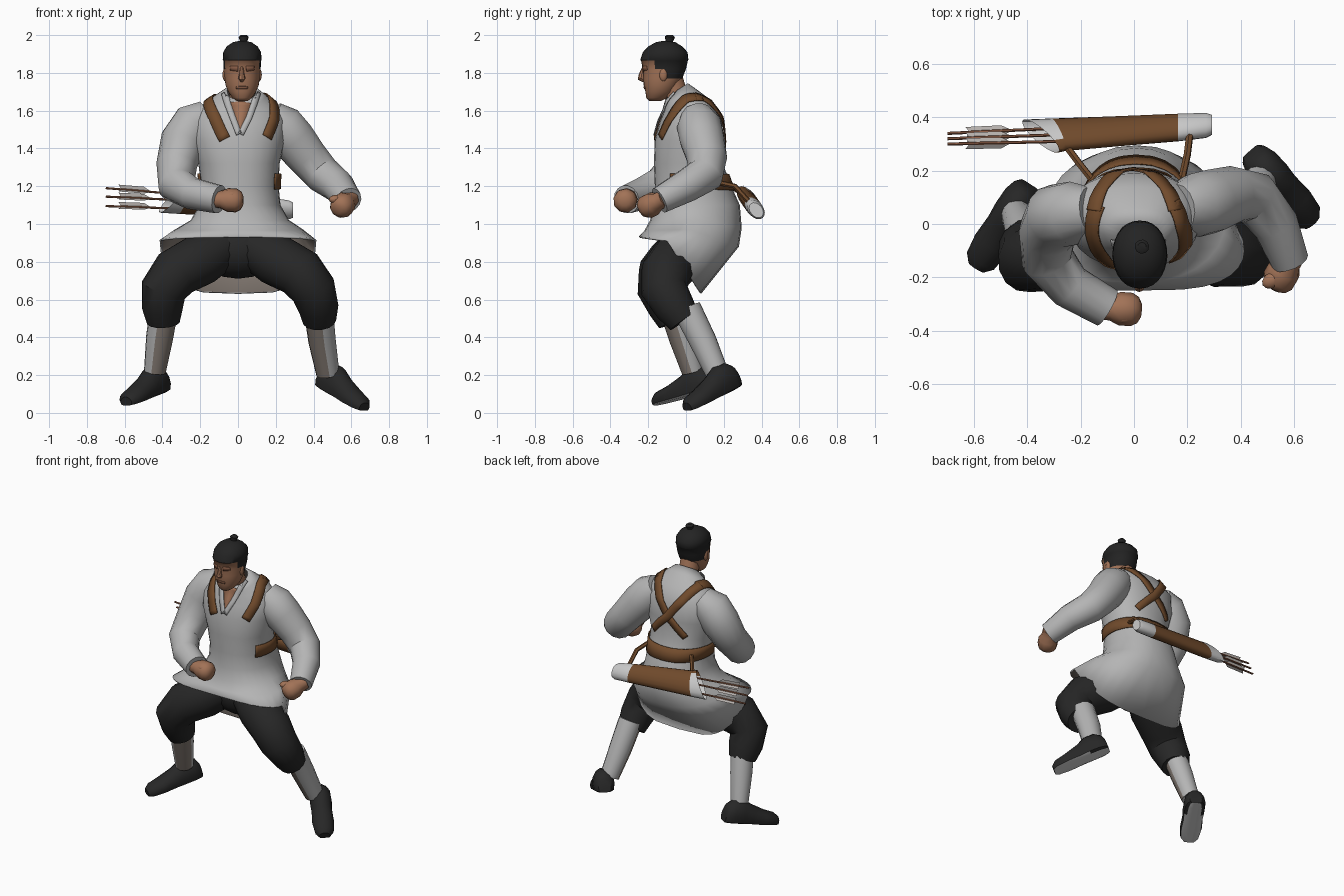
import bpy, bmesh, math
from mathutils import Vector as V
from mathutils.bvhtree import BVHTree

if "Cube" in bpy.data.objects:
    bpy.data.objects.remove(bpy.data.objects["Cube"])

def mat(name, r, g, b):
    m = bpy.data.materials.new(name)
    m.diffuse_color = (r, g, b, 1)
    m.use_nodes = True
    m.node_tree.nodes["Principled BSDF"].inputs["Base Color"].default_value = m.diffuse_color
    return m

WHITE = mat("off_white_cloth", .46, .46, .46)
PALE = mat("pale_trim", .6, .6, .6)
BLACK = mat("charcoal_cloth", .02, .02, .02)
HAIR = mat("black_hair", .017, .017, .017)
SKIN = mat("tan_skin", .36, .17, .095)
SHADE = mat("dark_skin", .24, .105, .06)
BROWN = mat("brown_leather", .165, .07, .025)
TAUPE = mat("taupe_lining", .23, .195, .17)
SHAFT = mat("arrow_wood", .27, .11, .06)
FEATHER = mat("grey_feather", .46, .43, .41)

def finish(name, bm, mats, rule=None, angle=40, recalc=True):
    if recalc:
        bmesh.ops.recalc_face_normals(bm, faces=bm.faces)
    bm.normal_update()
    for f in bm.faces:
        f.smooth = True
        if rule:
            f.material_index = rule(f.calc_center_median(), f.normal)
    me = bpy.data.meshes.new(name)
    bm.to_mesh(me)
    bm.free()
    me.set_sharp_from_angle(angle=math.radians(angle))
    for m in mats:
        me.materials.append(m)
    ob = bpy.data.objects.new(name, me)
    bpy.context.collection.objects.link(ob)
    return ob

def loft(name, rings, mats, rule=None, cap=(True, True), angle=40):
    bm = bmesh.new()
    vs = [[bm.verts.new(p) for p in r] for r in rings]
    n = len(rings[0])
    for a, b in zip(vs, vs[1:]):
        for i in range(n):
            bm.faces.new((a[i], a[(i + 1) % n], b[(i + 1) % n], b[i]))
    if cap[0]:
        bm.faces.new(vs[0][::-1])
    if cap[1]:
        bm.faces.new(vs[-1])
    return finish(name, bm, mats, rule, angle)

def tube(name, pts, mats, n=12, **kw):
    """Round tube through (x, y, z, radius) points."""
    P = [V(p[:3]) for p in pts]
    rings, d0 = [], None
    for i, p in enumerate(P):
        d = (P[min(i + 1, len(P) - 1)] - P[max(i - 1, 0)]).normalized()
        u = d.orthogonal().normalized() if d0 is None else d0.rotation_difference(d) @ u
        d0, w = d, d.cross(u)
        rings.append([p + pts[i][3] * (u * math.cos(t) + w * math.sin(t))
                      for t in (2 * math.pi * k / n for k in range(n))])
    return loft(name, rings, mats, **kw)

def blob(name, c, s, m, rot=0):
    bm = bmesh.new()
    bmesh.ops.create_uvsphere(bm, u_segments=12, v_segments=8, radius=1)
    ob = finish(name, bm, [m])
    ob.location, ob.scale, ob.rotation_euler = c, s, (0, 0, rot)
    return ob

def ring(cx, rx, yf, yb, ym, zf, zs, zb, n=28, px=.85):
    """Horizontal loop with separate front, side and back depth and height."""
    out = []
    for k in range(n):
        t = 2 * math.pi * k / n
        s, c = math.sin(t), math.cos(t)
        x = cx + rx * math.copysign(abs(c) ** px, c)
        e, h = (yb, zb) if s > 0 else (yf, zf)
        out.append(V((x, ym + (e - ym) * abs(s), zs + (h - zs) * abs(s))))
    return out

def tree(obs):
    vs, fs = [], []
    for o in obs:
        b = len(vs)
        vs += [v.co.copy() for v in o.data.vertices]
        fs += [[b + i for i in p.vertices] for p in o.data.polygons]
    return BVHTree.FromPolygons(vs, fs)

def ribbon(name, bvh, pts, widths, m, centre, off=.008, reach=1.15):
    """Thin band laid on a surface along a path."""
    P, W = [], []
    pts = [V(p) for p in pts]
    for i in range(len(pts) - 1):
        for k in range(5):
            P.append(pts[i].lerp(pts[i + 1], k / 5))
            W.append(widths[0] + (widths[1] - widths[0]) * (i + k / 5) / (len(pts) - 1))
    P.append(pts[-1])
    W.append(widths[1])
    bm, rows = bmesh.new(), []
    for i, p in enumerate(P):
        t = (P[min(i + 1, len(P) - 1)] - P[max(i - 1, 0)]).normalized()
        c = V((centre[0], centre[1], min(p.z, centre[2])))
        side = t.cross(p - c).normalized()
        row = []
        for s in (-.5, 0, .5):
            q = p + side * s * W[i]
            o = c + (q - c) * reach
            hit = bvh.ray_cast(o, c - q)[0] or q
            row.append(bm.verts.new(hit + (q - c).normalized() * off))
        rows.append(row)
    for a, b in zip(rows, rows[1:]):
        for j in (0, 1):
            bm.faces.new((a[j], b[j], b[j + 1], a[j + 1]))
    ob = finish(name, bm, [m])
    so = ob.modifiers.new("thickness", 'SOLIDIFY')
    so.thickness, so.offset = .006, 0
    return ob

# jacket with flared skirt, lined inside
R = [ring(.02, .08, -.105, .01, -.045, 1.655, 1.71, 1.745),
     ring(.015, .13, -.11, .06, -.02, 1.63, 1.68, 1.71),
     ring(.01, .2, -.115, .14, .02, 1.6, 1.63, 1.65),
     ring(.0, .255, -.14, .19, .03, 1.54, 1.55, 1.56),
     ring(.0, .25, -.165, .2, .02, 1.45, 1.44, 1.44),
     ring(.005, .215, -.17, .195, .02, 1.32, 1.32, 1.32),
     ring(.01, .205, -.165, .24, .04, 1.2, 1.2, 1.2),
     ring(.01, .215, -.17, .285, .05, 1.1, 1.1, 1.1),
     ring(.01, .26, -.19, .295, .05, 1.02, 1.02, .98),
     ring(.005, .34, -.22, .28, .02, .965, .97, .88),
     ring(0, .415, -.25, .08, -.1, .935, .915, .63, px=.55)]
jacket = loft("jacket", R, [WHITE, TAUPE], cap=(False, False))

# sleeves and fists
arms = {"left": [(-.16, .05, 1.57, .09), (-.23, .04, 1.53, .12), (-.29, .03, 1.44, .122),
                 (-.325, -.03, 1.31, .108), (-.325, -.13, 1.205, .1), (-.24, -.235, 1.16, .085),
                 (-.1, -.315, 1.13, .076)],
        "right": [(.17, .06, 1.57, .09), (.23, .07, 1.52, .12), (.29, .085, 1.45, .12),
                  (.37, .11, 1.35, .108), (.45, .1, 1.26, .1), (.53, 0, 1.2, .088),
                  (.585, -.14, 1.125, .072)]}
fists = {"left": V((-.035, -.32, 1.125)), "right": V((.555, -.19, 1.1))}
sleeves = []
for side, pts in arms.items():
    sleeves.append(tube(side + "_sleeve", pts, [WHITE], n=14, cap=(True, True)))
    w, f = V(pts[-1][:3]), fists[side]
    d = (f - w).normalized()
    tube(side + "_fist", [(*(w - d * .03), .046), (*(w + d * .01), .048), (*(f - d * .02), .064),
                          (*(f + d * .025), .064), (*(f + d * .05), .05), (*(f + d * .063), .025)],
         [SKIN], n=9)
    blob(side + "_thumb", f + V((.01 if f.x < 0 else -.035, -.02, .03)), (.042, .03, .024), SKIN, .5)

body = tree([jacket])
top = tree([jacket] + sleeves)
so = jacket.modifiers.new("lining", 'SOLIDIFY')
so.thickness, so.offset, so.material_offset = .01, -1, 1

# crossed shoulder straps, belt, open collar
C = (.01, .03, 1.46)
ribbon("right_strap", top, [(.165, -.15, 1.46), (.195, -.09, 1.56), (.17, .0, 1.65), (.14, .08, 1.66)],
       (.06, .06), BROWN, C, .008, 1.3)
ribbon("left_strap", top, [(-.07, -.165, 1.45), (-.12, -.12, 1.56), (-.16, -.03, 1.65), (-.13, .07, 1.66)],
       (.06, .06), BROWN, C, .008, 1.3)
for s, h in ((1, .008), (-1, .011)):
    ribbon("back_strap", body, [(s * .148, .05, 1.665), (s * .14, .08, 1.66), (s * .11, .14, 1.62),
           (s * .06, .19, 1.55), (0, .2, 1.47), (-s * .07, .2, 1.4), (-s * .13, .19, 1.34)],
           (.06, .045), BROWN, C, h, 1.7)
belt = [(.01 + .23 * math.cos(t), .035 + .21 * math.sin(t), 1.225)
        for t in (math.radians(-35 + 23.5 * k) for k in range(11))]
ribbon("belt", body, belt, (.085, .085), BROWN, (.01, .035, 2), .01, 1.5)
ribbon("bare_chest", body, [(.02, -.112, 1.65), (.015, -.14, 1.57), (.01, -.165, 1.49)],
       (.125, .004), SKIN, C, .006, 1.3)
for s in (-1, 1):
    ribbon("collar_band", body, [(.015 + s * .085, -.06, 1.69), (.015 + s * .068, -.11, 1.63),
           (.015 + s * .042, -.14, 1.56), (.01 + s * .005, -.165, 1.475)],
           (.035, .03), WHITE, C, .011, 1.3)

# neck and head
tube("neck", [(.015, -.02, 1.6, .066), (.018, -.055, 1.69, .064), (.02, -.085, 1.78, .066)], [SKIN])
H = [(1.652, .03, -.195, -.13), (1.668, .052, -.21, -.1), (1.7, .074, -.215, -.06), (1.735, .088, -.224, -.04),
     (1.77, .093, -.226, -.02), (1.82, .098, -.228, 0), (1.865, .1, -.238, .01), (1.868, .103, -.242, .013),
     (1.91, .1, -.228, .008), (1.94, .082, -.2, -.02), (1.962, .05, -.16, -.055), (1.97, .015, -.12, -.1)]
head = loft("head", [ring(.022, rx, yf, yb, (yf + yb) / 2, z, z, z, 28, .9) for z, rx, yf, yb in H],
            [SKIN, HAIR], angle=60, rule=lambda c, n: int(
                c.z > 1.86 or (c.z > 1.765 and c.y > -.125) or (c.z > 1.82 and c.y > -.17)))
tube("nose", [(.02, -.222, 1.835, .008), (.02, -.236, 1.79, .014), (.02, -.238, 1.772, .019),
              (.02, -.222, 1.758, .01)], [SKIN], n=8)
face = tree([head])
for s in (-1, 1):
    blob("ear", (.022 + s * .09, -.12, 1.79), (.014, .022, .034), SKIN)
    ribbon("eye", face, [(.022 + s * .022, -.23, 1.822), (.022 + s * .065, -.21, 1.825)],
           (.03, .022), SHADE, (.022, -.11, 2), .001, 1.5)
ribbon("mouth", face, [(-.01, -.22, 1.722), (.052, -.22, 1.722)], (.014, .014), SHADE,
       (.022, -.11, 2), .001, 1.5)
tube("topknot", [(.03, -.09, 1.955, .018), (.03, -.088, 1.975, .022), (.03, -.085, 1.99, .027),
                 (.03, -.085, 2.0, .016)], [HAIR], n=10)

# trousers, stockings, shoes
blob("trouser_seat", (0, .02, .86), (.21, .15, .15), BLACK)
legs = {"left": ([(-.08, 0, .88, .12), (-.2, -.06, .81, .14), (-.33, -.12, .74, .135), (-.395, -.135, .65, .123),
                  (-.4, -.09, .56, .11), (-.395, -.06, .48, .088)],
                 [(-.395, -.06, .53, .075), (-.415, -.02, .4, .072), (-.44, .035, .22, .058)],
                 (-.39, .15, .12), (-.59, -.16, .04)),
        "right": ([(.08, 0, .88, .12), (.2, -.05, .81, .14), (.33, -.105, .74, .135), (.4, -.115, .65, .123),
                   (.425, -.06, .56, .108), (.43, -.01, .49, .09)],
                  [(.425, .005, .55, .078), (.445, .09, .38, .073), (.475, .165, .21, .062)],
                  (.435, .275, .145), (.665, .01, .012))}
S = [(0, .04, .09), (.04, .056, .12), (.14, .068, .148), (.32, .07, .15), (.48, .066, .118),
     (.72, .07, .085), (.92, .06, .068), (1, .035, .045)]
for side, (thigh, shin, heel, toe) in legs.items():
    sx = -1 if side == "left" else 1
    tube(side + "_trouser_leg", thigh, [BLACK], n=14)
    inner = V((-sx * .6, -.75, -.2)).normalized()
    tube(side + "_stocking", shin, [WHITE, TAUPE], n=14, rule=lambda c, n: int(n.dot(inner) > .55))
    heel, toe = V(heel), V(toe)
    lat = (toe - heel).cross(V((0, 0, 1))).normalized()
    up = lat.cross(toe - heel).normalized()
    rings = [[heel.lerp(toe, t) + lat * w * math.cos(a) + up * h * max(0, .35 + .65 * math.sin(a))
              for a in (2 * math.pi * k / 14 for k in range(14))] for t, w, h in S]
    loft(side + "_shoe", rings, [BLACK, PALE], lambda c, n: int(n.dot(up) < -.9))

# quiver slung behind the waist, with hangers and arrows
def qring(x, y, z, a, b, slant):
    return [V((x + slant * math.cos(t), y - .64 * a * math.cos(t) + .77 * b * math.sin(t),
               z + .77 * a * math.cos(t) + .64 * b * math.sin(t)))
            for t in (2 * math.pi * k / 16 for k in range(16))]
Q = [qring(-.35, .33, 1.13, .084, .042, .07), qring(-.285, .335, 1.122, .082, .042, .03),
     qring(.165, .362, 1.085, .064, .042, 0), qring(.27, .37, 1.075, .056, .04, 0),
     qring(.292, .372, 1.073, .045, .032, 0)]
loft("quiver", Q, [PALE, BROWN], lambda c, n: int(-.28 < c.x < .165), cap=(False, True))
tube("left_hanger", [(-.16, .17, 1.22, .014), (-.2, .22, 1.21, .014), (-.26, .3, 1.16, .014)], [BROWN], n=6)
tube("right_hanger", [(.18, .17, 1.22, .014), (.2, .26, 1.2, .014), (.21, .34, 1.11, .014)], [BROWN], n=6)
for a, b in (((-.28, .31, 1.155), (-.7, .3, 1.19)), ((-.28, .335, 1.125), (-.7, .32, 1.145)),
             ((-.28, .36, 1.08), (-.7, .34, 1.095))):
    a, b = V(a), V(b)
    tube("arrow_shaft", [(*a, .006), (*b, .006)], [SHAFT], n=6)
    bm = bmesh.new()
    for k in range(3):
        t = math.radians(90 + 120 * k)
        r = V((0, math.cos(t), math.sin(t))) * .024
        p = [a.lerp(b, s) for s in (.42, .52, .84, .8)]
        bm.faces.new([bm.verts.new(q) for q in (p[0], p[1] + r, p[2] + r, p[3])])
    finish("arrow_feathers", bm, [FEATHER])
